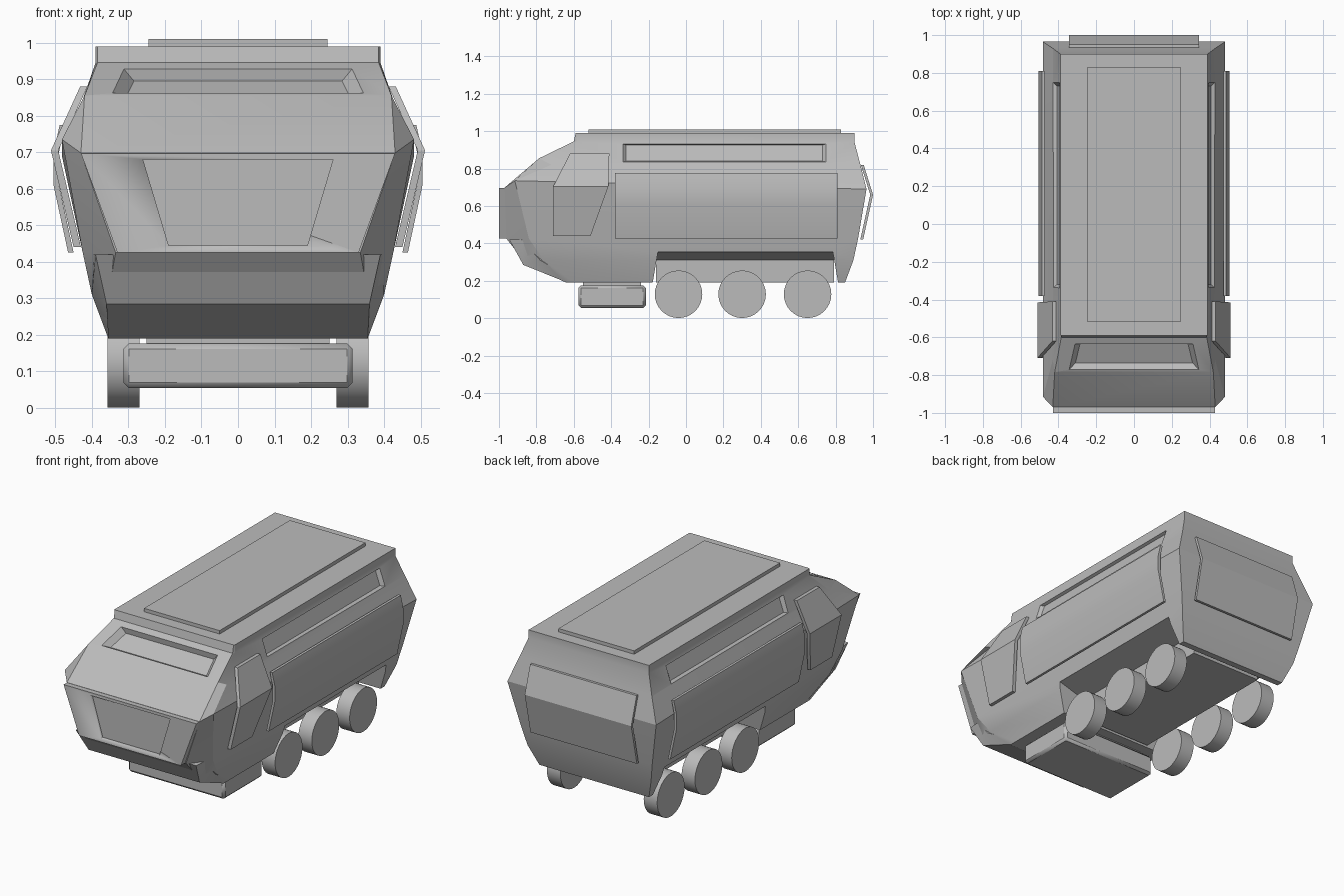
import bpy, bmesh, math

cube = bpy.data.objects.get("Cube")
if cube:
    bpy.data.objects.remove(cube, do_unlink=True)

paint = bpy.data.materials.new("plain grey")
paint.use_nodes = True
GREY = (0.5, 0.5, 0.5, 1)
paint.diffuse_color = GREY
paint.node_tree.nodes["Principled BSDF"].inputs["Base Color"].default_value = GREY


def loft(name, rings, angle=20):
    """Skin equal-length rings into a closed solid."""
    bm = bmesh.new()
    rows = [[bm.verts.new(p) for p in ring] for ring in rings]
    n = len(rows[0])
    for a, b in zip(rows, rows[1:]):
        for i in range(n):
            j = (i + 1) % n
            bm.faces.new((a[i], a[j], b[j], b[i]))
    bm.faces.new(rows[0])
    bm.faces.new(rows[-1])
    bmesh.ops.recalc_face_normals(bm, faces=bm.faces)
    me = bpy.data.meshes.new(name)
    bm.to_mesh(me)
    bm.free()
    me.materials.append(paint)
    ob = bpy.data.objects.new(name, me)
    bpy.context.collection.objects.link(ob)
    smooth(ob, angle)
    return ob


def smooth(ob, angle):
    bpy.ops.object.select_all(action="DESELECT")
    ob.select_set(True)
    bpy.context.view_layer.objects.active = ob
    bpy.ops.object.shade_smooth_by_angle(angle=math.radians(angle))


def mirrored(half):
    return half + [(-x, y, z) for x, y, z in reversed(half)]


def box(name, x, y0, y1, z0, z1):
    ring = [(x, y0), (x, y1), (-x, y1), (-x, y0)]
    return loft(name, [[(a, b, z) for a, b in ring] for z in (z0, z1)])


def cut(ob, cutter):
    mod = ob.modifiers.new("cut", "BOOLEAN")
    mod.operation = "DIFFERENCE"
    mod.solver = "EXACT"
    mod.object = cutter
    bpy.context.view_layer.objects.active = ob
    bpy.ops.object.modifier_apply(modifier=mod.name)
    bpy.data.objects.remove(cutter, do_unlink=True)


# Hull levels: front corner, cheek corner, rear corner
levels = [
    [(.355, -.64, .19), (.355, -.60, .19), (.355, .85, .19)],
    [(.36, -.85, .285), (.40, -.76, .31), (.40, .895, .31)],
    [(.335, -.96, .425), (.425, -.84, .425), (.425, .92, .425)],
    [(.43, -.97, .698), (.482, -.915, .735), (.482, .965, .69)],
    [(.42, -.785, .855), (.43, -.72, .82), (.43, .93, .83)],
    [(.385, -.60, .945), (.39, -.585, .945), (.39, .90, .945)],
    [(.385, -.59, .99), (.39, -.585, .99), (.39, .90, .99)],
]
hull = loft("hull", [mirrored(l) for l in levels])

# Wheel bay open on both sides
bay = [(-.185, .15), (-.15, .355), (.785, .355), (.82, .15)]
cut(hull, loft("bay_cutter", [[(x, y, z) for y, z in bay] for x in (-.7, .7)]))

# Windscreen recess
cut(hull, loft("windscreen_cutter", [
    mirrored([(.37, -.80, .875), (.335, -.64, .955)]),
    mirrored([(.31, -.735, .845), (.285, -.63, .895)])]))

# Long side window recesses
for s in (-1, 1):
    cut(hull, loft("window_cutter", [
        [(s * x, y, z) for x, y, z in
         [(xa, ya, za), (xa, yb, za), (xb, yb, zb), (xb, ya, zb)]]
        for xa, za, xb, zb, ya, yb in
        [(.45, .828, .415, .94, -.36, .77), (.408, .84, .378, .925, -.32, .73)]]))
smooth(hull, 20)

# Chassis core between the wheels, with sloping arch tops
core = [(.23, .19), (.23, .31), (.405, .355), (.405, .37)]
loft("chassis_core", [mirrored([(x, y, z) for x, z in core]) for y in (-.16, .79)])

# Front bumper
loft("bumper", [
    mirrored([(.355, -.64, .192), (.355, -.58, .192), (.30, -.5, .192)]),
    mirrored([(.36, -.87, .285), (.40, -.78, .31), (.30, -.6, .31)]),
    mirrored([(.39, -.945, .42), (.395, -.88, .42), (.30, -.6, .425)])])

# Nose plate with a shallow recessed grille
nose = loft("nose_plate", [mirrored([(.33, y, .425), (.43, y, .697)]) for y in (-1, -.94)])
cut(nose, loft("grille_cutter", [
    mirrored([(.19, y, .445), (.26, y, .68)]) for y in (-1.05, -.98)]))

# Roof hatch
box("roof_hatch", .245, -.52, .83, .985, 1.01)

# Stand-off side armour, bent along its length
armour = [(.465, .425), (.505, .61), (.505, .70), (.488, .775)]
for s, side in ((1, "left"), (-1, "right")):
    strip = armour + [(x - .015, z) for x, z in reversed(armour)]
    loft(side + "_armour", [[(s * x, y, z) for x, z in strip] for y in (-.38, .81)])
    # Cab door plate, spanning y0 to y1 at each height
    door = [(.45, .44, -.71, -.51), (.512, .705, -.71, -.415), (.432, .88, -.62, -.41)]
    loft(side + "_cab_door", [
        [(s * x, a, z), (s * x, b, z), (s * (x - .02), b, z), (s * (x - .02), a, z)]
        for x, z, a, b in door])

# Bent rear door
rear = [(.947, .42), (1.0, .66), (.95, .82)]
loft("rear_door", [[(x, y, z) for y, z in rear + [(y - .015, z) for y, z in reversed(rear)]]
                   for x in (-.345, .345)])

# Underslung front box
belly = box("belly_box", .313, -.575, -.215, .055, .176)
bev = belly.modifiers.new("bevel", "BEVEL")
bev.width = .014
bev.segments = 1
box("belly_mount", .25, -.55, -.24, .17, .2)

# Wheels
for s, side in ((1, "left"), (-1, "right")):
    for y, place in ((-.04, "front"), (.30, "middle"), (.65, "rear")):
        loft(f"{side}_{place}_wheel", [
            [(s * x, y + .127 * math.cos(t * math.tau / 32), .128 + .127 * math.sin(t * math.tau / 32))
             for t in range(32)] for x in (.27, .357)], 30)
